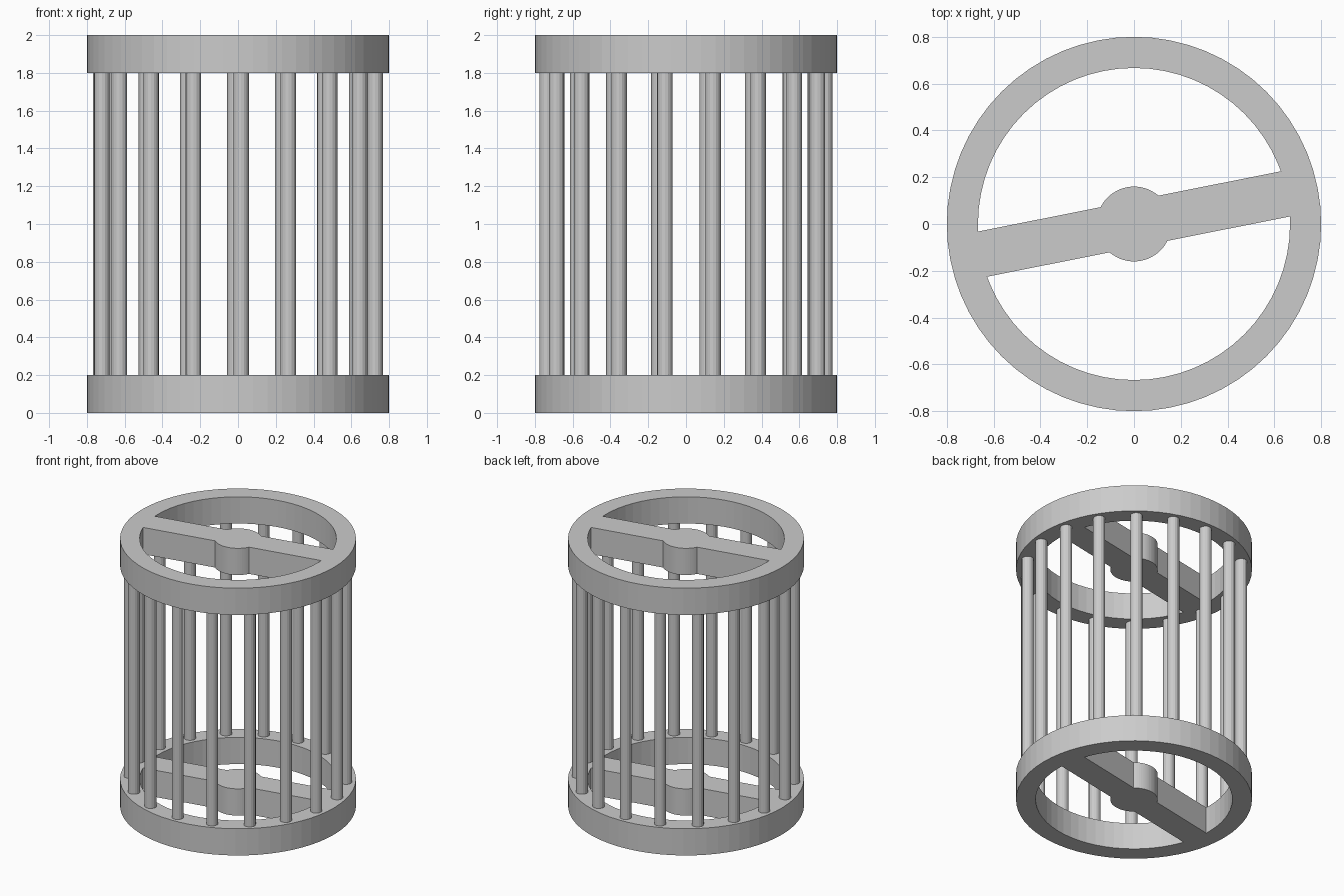
import bpy, math

if "Cube" in bpy.data.objects:
    bpy.data.objects.remove(bpy.data.objects["Cube"])

TILT = math.radians(11.25)      # direction of the cross bar and first rod
R_OUT, R_IN, R_HUB = 0.8, 0.667, 0.16
HALF_BAR, RING_H = 0.0985, 0.2
ROD_RING, ROD_R, RODS = 0.735, 0.041, 18
SEG = 64

grey = bpy.data.materials.new("plain grey")
grey.diffuse_color = (0.6, 0.6, 0.6, 1)
grey.use_nodes = True
grey.node_tree.nodes["Principled BSDF"].inputs["Base Color"].default_value = grey.diffuse_color


def arc(r, a0, a1):
    """Arc whose inner points stay on a regular SEG-sided circle."""
    step = 2 * math.pi / SEG
    lo, hi = math.ceil(a0 / step + 1e-4), math.floor(a1 / step - 1e-4)
    angles = [a0] + [k * step for k in range(lo, hi + 1)] + [a1]
    return [(r * math.cos(a), r * math.sin(a)) for a in angles]


def turn(p, a):
    c, s = math.cos(a), math.sin(a)
    return (c * p[0] - s * p[1], s * p[0] + c * p[1])


# End frame outline: outer circle and two openings beside the bar and hub
circle = arc(R_OUT, 0, 2 * math.pi)[:-1]
a_in, a_hub = math.asin(HALF_BAR / R_IN), math.asin(HALF_BAR / R_HUB)
opening = arc(R_IN, a_in, math.pi - a_in) + arc(R_HUB, a_hub, math.pi - a_hub)[::-1]
loops = [circle,
         [turn(p, TILT) for p in opening],
         [turn(p, TILT + math.pi) for p in opening]]

curve = bpy.data.curves.new("frame_outline", "CURVE")
curve.dimensions = "2D"
curve.fill_mode = "BOTH"
curve.extrude = RING_H / 2
for pts in loops:
    sp = curve.splines.new("POLY")
    sp.points.add(len(pts) - 1)
    for q, p in zip(sp.points, pts):
        q.co = (p[0], p[1], 0, 1)
    sp.use_cyclic_u = True
helper = bpy.data.objects.new("frame_outline", curve)
bpy.context.collection.objects.link(helper)
bpy.context.view_layer.update()
dg = bpy.context.evaluated_depsgraph_get()
frame = bpy.data.meshes.new_from_object(helper.evaluated_get(dg))
bpy.data.objects.remove(helper)
frame.materials.clear()
frame.materials.append(grey)
for f in frame.polygons:
    f.use_smooth = False
    f.material_index = 0

# Bottom and top frames
for name, z in (("bottom_frame", RING_H / 2), ("top_frame", 2 - RING_H / 2)):
    ob = bpy.data.objects.new(name, frame)
    ob.location.z = z
    bpy.context.collection.objects.link(ob)

# Ring of upright rods
for i in range(RODS):
    a = TILT + i * 2 * math.pi / RODS
    bpy.ops.mesh.primitive_cylinder_add(
        vertices=16, radius=ROD_R, depth=2 - 2 * RING_H, end_fill_type="NOTHING",
        location=(ROD_RING * math.cos(a), ROD_RING * math.sin(a), 1))
    rod = bpy.context.object
    rod.name = f"rod_{i + 1}"
    rod.data.materials.append(grey)
